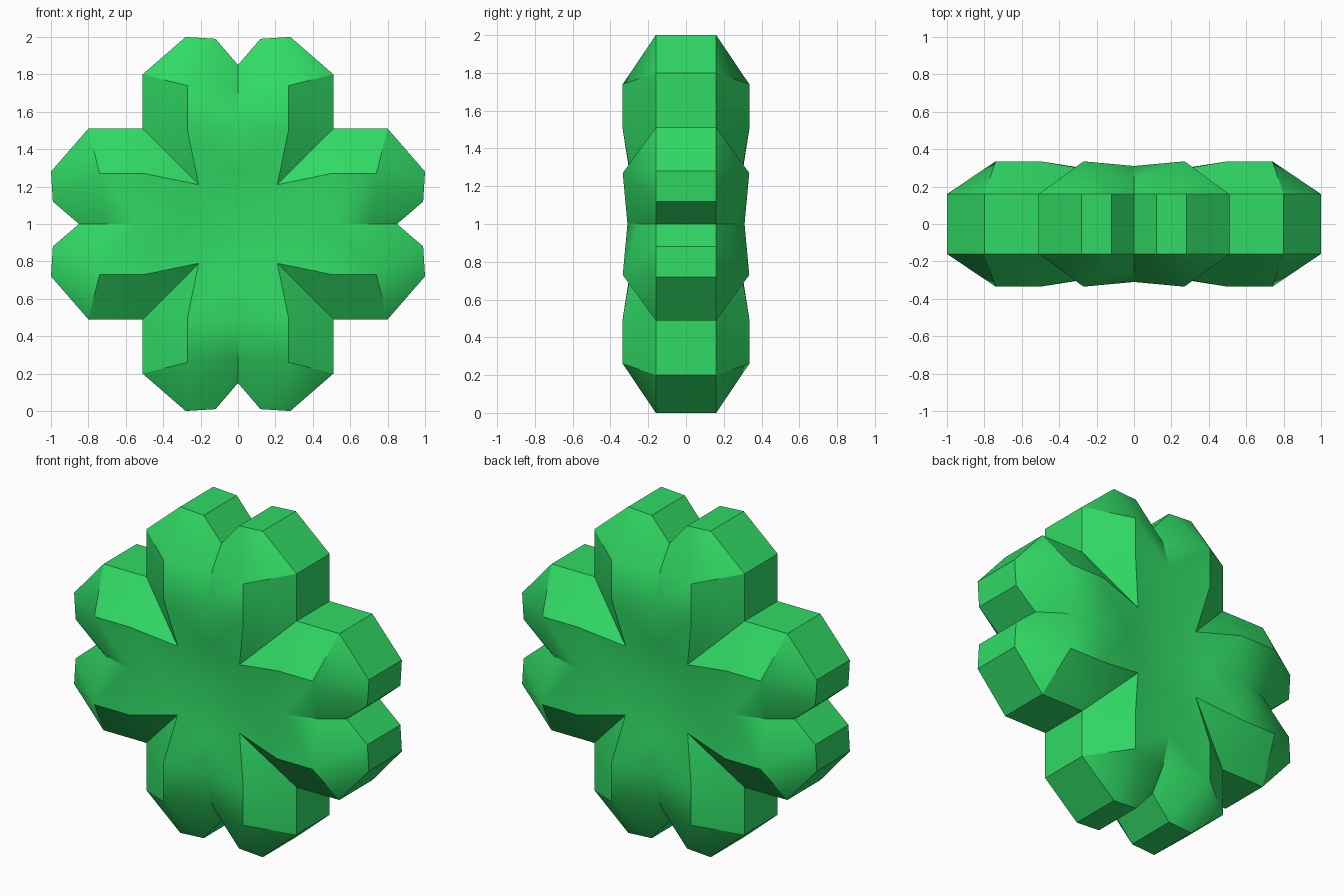
import bpy, bmesh, math

if "Cube" in bpy.data.objects:
    bpy.data.objects.remove(bpy.data.objects["Cube"])

# Key points of half a heart-shaped leaf: (sideways, outward, half depth)
P = dict(
    centre=(0, 0, .25), mid=(0, .28, .30), vein=(0, .52, .31), dip=(0, .72, .25),
    notch=(0, .85, .16), tip_in=(.12, .99, .16), tip_out=(.28, 1.0, .16),
    shoulder=(.51, .80, .16), corner=(.51, .51, .16), crease=(.21, .21, .285),
    ridge=(.27, .50, .335), peak=(.27, .74, .335))

# Faces of the domed side of the half leaf
DOME = ["corner shoulder peak ridge", "shoulder tip_out peak", "tip_out tip_in peak",
        "tip_in notch dip peak", "dip vein peak", "vein ridge peak",
        "vein mid ridge", "mid crease ridge", "mid centre crease", "crease corner ridge"]

# Outline that forms the flat band around the rim
RIM = ["corner", "shoulder", "tip_out", "tip_in", "notch"]

bm = bmesh.new()


def face(points):
    bm.faces.new([bm.verts.new(p) for p in points])


# Four leaves, each mirrored sideways and front to back
for k in range(4):
    c, s = round(math.cos(k * math.pi / 2)), round(math.sin(k * math.pi / 2))
    for side in (-1, 1):
        def place(name, front):
            u, v, d = P[name]
            u *= side
            return (c * u - s * v, front * d, 1 + s * u + c * v)

        for front in (-1, 1):
            for names in DOME:
                face([place(n, front) for n in names.split()])
        for a, b in zip(RIM, RIM[1:]):
            face([place(a, -1), place(b, -1), place(b, 1), place(a, 1)])

bmesh.ops.remove_doubles(bm, verts=bm.verts, dist=1e-4)
bmesh.ops.recalc_face_normals(bm, faces=bm.faces)

mesh = bpy.data.meshes.new("clover_leaves")
bm.to_mesh(mesh)
bm.free()
clover = bpy.data.objects.new("clover_leaves", mesh)
bpy.context.collection.objects.link(clover)

# Green colour
green = bpy.data.materials.new("green")
green.diffuse_color = (0.03, 0.70, 0.13, 1)
green.use_nodes = True
green.node_tree.nodes["Principled BSDF"].inputs["Base Color"].default_value = green.diffuse_color
mesh.materials.append(green)

# Soft facets with sharp rims
bpy.context.view_layer.objects.active = clover
clover.select_set(True)
bpy.ops.object.shade_smooth_by_angle(angle=math.radians(30))
